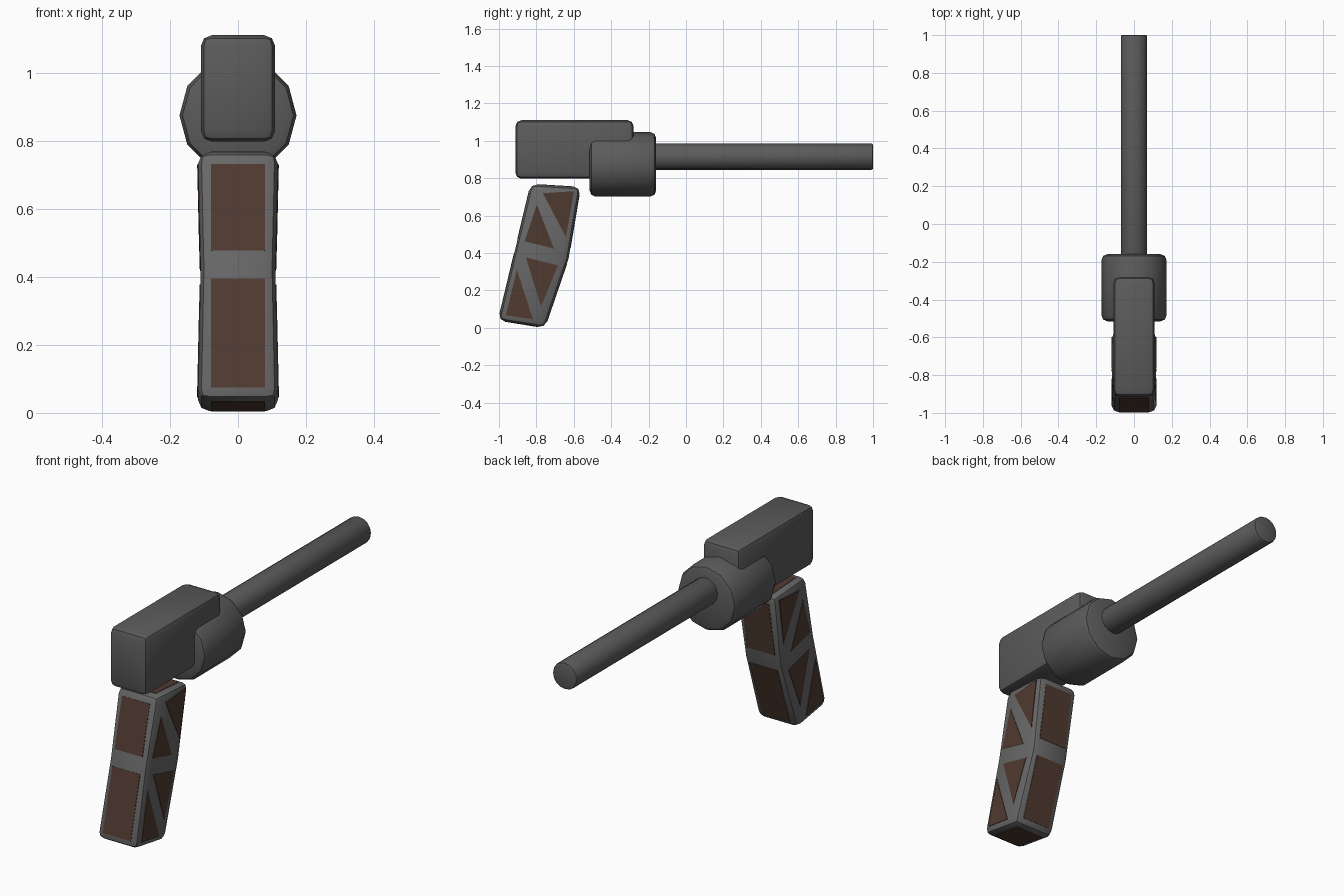
import bpy, bmesh, math
from mathutils import Matrix, Vector

if "Cube" in bpy.data.objects:
    bpy.data.objects.remove(bpy.data.objects["Cube"])


def material(name, rgb):
    m = bpy.data.materials.new(name)
    m.diffuse_color = (*rgb, 1)
    m.use_nodes = True
    m.node_tree.nodes["Principled BSDF"].inputs["Base Color"].default_value = m.diffuse_color
    return m


METAL = material("dark_metal", (0.105, 0.105, 0.105))
FRAME = material("grip_grey", (0.135, 0.138, 0.135))
BROWN = material("brown_panel", (0.080, 0.042, 0.030))


def finish(name, bm, mat, bevel=0.0):
    """Round the hard edges, shade by angle and link the object."""
    bmesh.ops.recalc_face_normals(bm, faces=bm.faces)
    if bevel:
        edges = [e for e in bm.edges if e.calc_face_angle(0) > math.radians(40)]
        bmesh.ops.bevel(bm, geom=edges, offset=bevel, segments=2, profile=0.5,
                        affect='EDGES', clamp_overlap=True)
    me = bpy.data.meshes.new(name)
    bm.to_mesh(me)
    bm.free()
    me.materials.append(mat)
    ob = bpy.data.objects.new(name, me)
    bpy.context.collection.objects.link(ob)
    for p in me.polygons:
        p.use_smooth = True
    me.set_sharp_from_angle(angle=math.radians(35))
    return ob


def box(name, lo, hi, mat, bevel):
    lo, hi = Vector(lo), Vector(hi)
    bm = bmesh.new()
    bmesh.ops.create_cube(bm, size=1, matrix=Matrix.Translation((lo + hi) / 2)
                          @ Matrix.Diagonal((*(hi - lo), 1)))
    finish(name, bm, mat, bevel)


def tube(name, radius, y0, y1, z, sides, mat, bevel):
    bm = bmesh.new()
    bmesh.ops.create_cone(bm, cap_ends=True, segments=sides, radius1=radius,
                          radius2=radius, depth=y1 - y0,
                          matrix=Matrix.Translation((0, (y0 + y1) / 2, z))
                          @ Matrix.Rotation(math.pi / 2, 4, 'X'))
    finish(name, bm, mat, bevel)


# Receiver, collar and barrel
box("receiver", (-0.109, -0.912, 0.797), (0.109, -0.28, 1.11), METAL, 0.032)
tube("barrel_collar", 0.172, -0.515, -0.16, 0.874, 12, METAL, 0.03)
tube("barrel", 0.07, -0.30, 1.0, 0.915, 16, METAL, 0.008)

# Grip: bent profile in (y, z), slightly pinched at the middle
BL, ML, TL = (-1.004, 0.040), (-0.912, 0.425), (-0.830, 0.768)
BR, MR, TR = (-0.755, 0.000), (-0.628, 0.370), (-0.564, 0.752)
CENTRE = Vector((0, -0.79, 0.39))


def half_width(y, z):
    mid = 0.425 - 0.19 * (y + 0.912)
    return 0.110 + 0.008 * min(1, abs(z - mid) / 0.365)


bm = bmesh.new()
rim = [BL, BR, MR, TR, TL, ML]
left, right = [[bm.verts.new((s * half_width(*p), *p)) for p in rim] for s in (-1, 1)]
for side in (left, right):
    for ids in ((0, 1, 2, 5), (5, 2, 3, 4)):
        bm.faces.new([side[i] for i in ids])
for i in range(6):
    j = (i + 1) % 6
    bm.faces.new((left[i], left[j], right[j], right[i]))
finish("grip", bm, FRAME, 0.034)

# Brown inlays: thin plates sunk into the grip surface
bm = bmesh.new()


def plate(points, out):
    inner = [bm.verts.new(p - out * 0.004) for p in points]
    outer = [bm.verts.new(p + out * 0.002) for p in points]
    bm.faces.new(inner)
    bm.faces.new(outer)
    n = len(points)
    for i in range(n):
        j = (i + 1) % n
        bm.faces.new((inner[i], inner[j], outer[j], outer[i]))


def strip(a, b, f0, f1):
    """Rectangle across the grip between two fractions of a profile edge."""
    a, b = Vector((0, *a)), Vector((0, *b))
    p, q = a.lerp(b, f0), a.lerp(b, f1)
    d = (b - a).normalized()
    out = Vector((0, d.z, -d.y))
    if out.dot(p - CENTRE) < 0:
        out = -out
    w = Vector((0.08, 0, 0))
    plate([p - w, p + w, q + w, q - w], out)


for a, b, c in ((BL, ML, TL), (BR, MR, TR)):
    strip(a, b, 0.09, 0.92)
    strip(b, c, 0.15, 0.89)
strip(TL, TR, 0.15, 0.85)
strip(BL, BR, 0.15, 0.85)

# Side triangles, mirrored on both flanks
TRIANGLES = [
    [(-0.765, 0.720), (-0.599, 0.730), (-0.642, 0.485)],
    [(-0.797, 0.658), (-0.706, 0.423), (-0.863, 0.463)],
    [(-0.856, 0.377), (-0.684, 0.334), (-0.775, 0.115)],
    [(-0.904, 0.310), (-0.818, 0.045), (-0.963, 0.067)],
]
for s in (-1, 1):
    for tri in TRIANGLES:
        plate([Vector((s * half_width(*p), *p)) for p in tri], Vector((s, 0, 0)))
finish("grip_panels", bm, BROWN)
